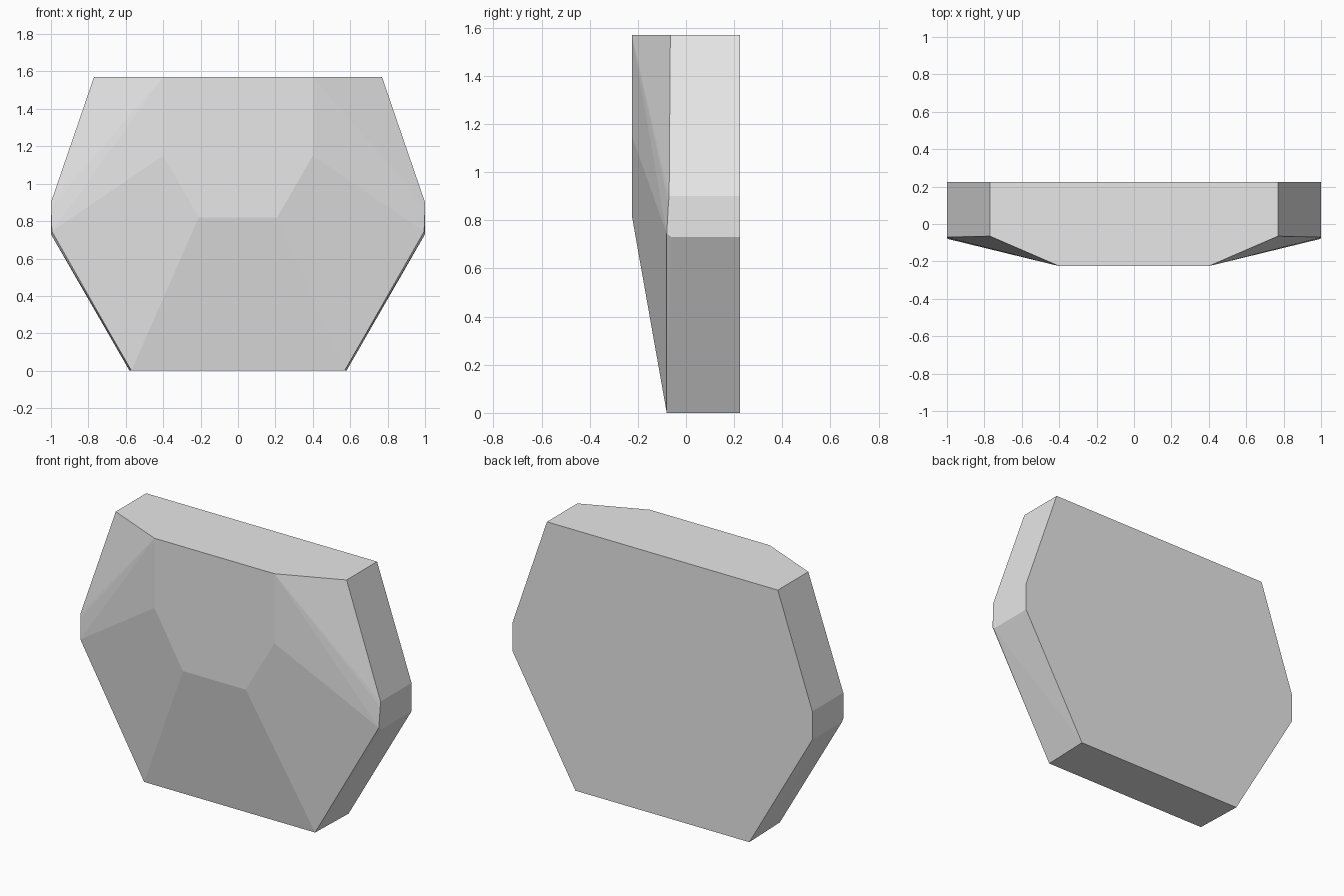
import bpy
import bmesh
from math import radians

cube = bpy.data.objects.get("Cube")
if cube:
    bpy.data.objects.remove(cube, do_unlink=True)

# Plain grey stone colour
GREY = (0.8, 0.8, 0.8, 1)
mat = bpy.data.materials.new("light grey")
mat.use_nodes = True
mat.diffuse_color = GREY
mat.node_tree.nodes["Principled BSDF"].inputs["Base Color"].default_value = GREY

BACK = 0.225
FACE = -0.225

# Half outlines of the slab, as x, y, z corners
back_outline = [(0.77, BACK, 1.57), (1, BACK, 0.9), (1, BACK, 0.73), (0.58, BACK, 0)]
front_rim = [(0.77, -0.065, 1.57), (1, -0.07, 0.9), (1, -0.073, 0.87),
             (1, -0.06, 0.73), (0.995, -0.08, 0.745), (0.57, -0.08, 0)]
raised_face = [(0.4, FACE, 1.57), (0.4, FACE, 1.55), (0.4, FACE, 1.15), (0.21, FACE, 0.82)]

# Faceted slab: a convex solid through the mirrored corners
bm = bmesh.new()
for x, y, z in back_outline + front_rim + raised_face:
    for side in (1, -1):
        bm.verts.new((side * x, y, z))
hull = bmesh.ops.convex_hull(bm, input=bm.verts)
unused = {v for v in hull["geom_interior"] if isinstance(v, bmesh.types.BMVert)}
bmesh.ops.delete(bm, geom=list(unused), context="VERTS")
bmesh.ops.dissolve_limit(bm, angle_limit=radians(1), verts=bm.verts, edges=bm.edges)
bmesh.ops.recalc_face_normals(bm, faces=bm.faces)

mesh = bpy.data.meshes.new("faceted_slab")
bm.to_mesh(mesh)
bm.free()
mesh.materials.append(mat)
slab = bpy.data.objects.new("faceted_slab", mesh)
bpy.context.collection.objects.link(slab)
